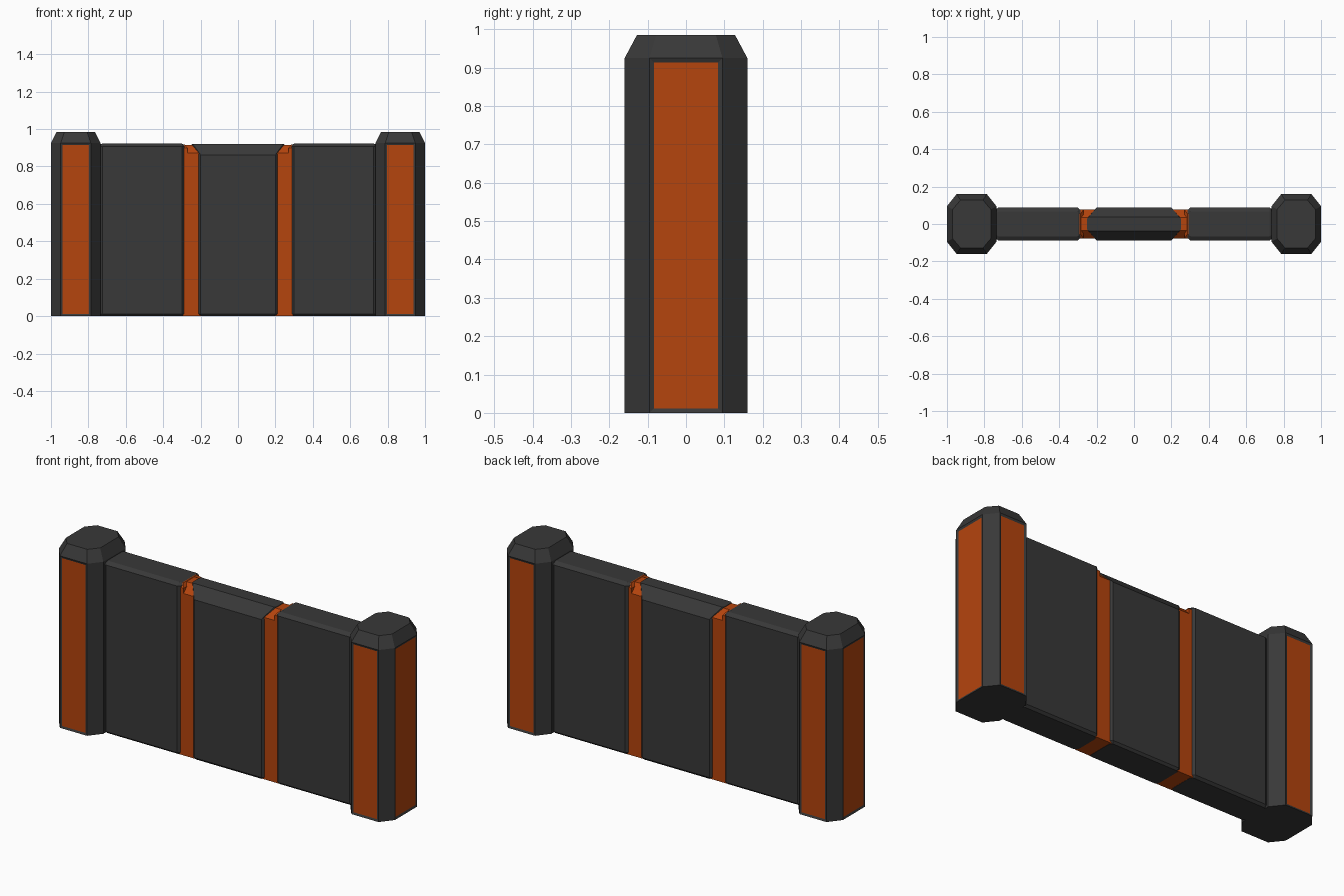
import bpy, bmesh

if "Cube" in bpy.data.objects:
    bpy.data.objects.remove(bpy.data.objects["Cube"])


def material(name, rgb):
    m = bpy.data.materials.new(name)
    m.diffuse_color = (*rgb, 1)
    m.use_nodes = True
    m.node_tree.nodes["Principled BSDF"].inputs["Base Color"].default_value = m.diffuse_color
    return m


DARK = material("charcoal", (0.04, 0.04, 0.04))
ORANGE = material("burnt_orange", (0.46, 0.058, 0.004))


def finish(bm, name, mats):
    bmesh.ops.recalc_face_normals(bm, faces=bm.faces[:])
    me = bpy.data.meshes.new(name)
    bm.to_mesh(me)
    bm.free()
    for m in mats:
        me.materials.append(m)
    ob = bpy.data.objects.new(name, me)
    bpy.context.collection.objects.link(ob)
    return ob


def loft(rings):
    """Closed solid through rings of equal point count."""
    bm = bmesh.new()
    vs = [[bm.verts.new(p) for p in r] for r in rings]
    n = len(vs[0])
    for a, b in zip(vs, vs[1:]):
        for i in range(n):
            j = (i + 1) % n
            bm.faces.new((a[i], a[j], b[j], b[i]))
    bm.faces.new(vs[0])
    bm.faces.new(vs[-1])
    bmesh.ops.recalc_face_normals(bm, faces=bm.faces[:])
    return bm


def octagon(cx, hx, hy, cutx, cuty, z):
    q = [(hx, hy - cuty), (hx - cutx, hy)]
    pts = q + [(-x, y) for x, y in q[::-1]]
    pts += [(-x, -y) for x, y in pts]
    return [(cx + x, y, z) for x, y in pts]


for side, s in (("left", -1), ("right", 1)):
    # Octagonal end post with chamfered cap and recessed orange panels
    cx = s * 0.8675
    bm = loft([octagon(cx, 0.1325, 0.16, 0.052, 0.065, 0),
               octagon(cx, 0.1325, 0.16, 0.052, 0.065, 0.925),
               octagon(cx, 0.102, 0.128, 0.042, 0.05, 0.985)])
    bm.normal_update()
    panels = [f for f in bm.faces if f.calc_area() > 0.1
              and (abs(f.normal.y) > 0.99 or s * f.normal.x > 0.99)]
    bmesh.ops.inset_individual(bm, faces=panels, thickness=0.0155, depth=-0.004)
    for f in panels:
        f.material_index = 1
    finish(bm, side + "_post", [DARK, ORANGE])

    # Side wall panel with bevelled edges
    def section(x, d):
        h = [(0.088 - d, 0.012), (0.088 - d, 0.908), (0.066 - d, 0.922 - d * 0.5)]
        pts = [(0.076 - d, 0)] + h
        pts += [(-y, z) for y, z in pts[::-1]]
        return [(s * x, y, z) for y, z in pts]

    finish(loft([section(0.285, 0.014), section(0.3, 0), section(0.725, 0),
                 section(0.745, 0.014)]), side + "_wall_panel", [DARK])

    # Orange strip between panels, leaning outward at the top
    def strip(a, b, y, z):
        return [(s * a, -y, z), (s * b, -y, z), (s * b, y, z), (s * a, y, z)]

    finish(loft([strip(0.19, 0.295, 0.077, 0.001), strip(0.19, 0.295, 0.077, 0.872),
                 strip(0.20, 0.30, 0.034, 0.916)]), side + "_orange_strip", [ORANGE])

    # Orange shoulder plate filling the strip top beside the side panel
    finish(loft([strip(0.27, 0.299, 0.077, 0.86), strip(0.27, 0.299, 0.077, 0.9),
                 strip(0.285, 0.299, 0.055, 0.918)]), side + "_orange_shoulder", [ORANGE])

# Centre panel, its top sloping inward and flaring sideways
finish(loft([octagon(0, 0.205, 0.078, 0.01, 0.01, 0),
             octagon(0, 0.213, 0.088, 0.013, 0.014, 0.012),
             octagon(0, 0.213, 0.088, 0.013, 0.014, 0.862),
             octagon(0, 0.25, 0.038, 0.008, 0.008, 0.921)]), "centre_panel", [DARK])
